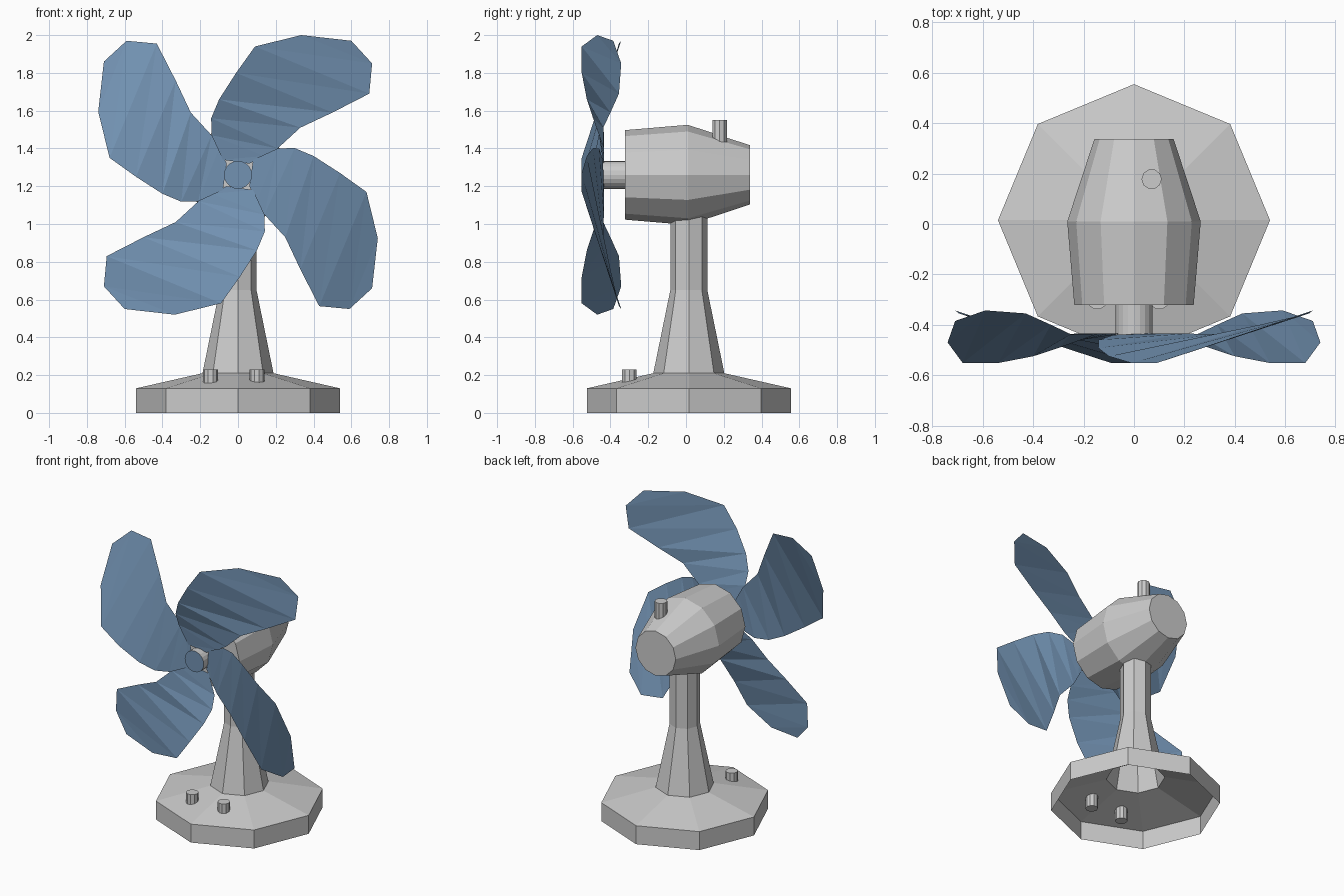
import bpy, bmesh
from math import sin, cos, tau

if "Cube" in bpy.data.objects:
    bpy.data.objects.remove(bpy.data.objects["Cube"])

HUB_Z = 1.26


def material(name, color):
    m = bpy.data.materials.new(name)
    m.diffuse_color = color
    m.use_nodes = True
    m.node_tree.nodes["Principled BSDF"].inputs["Base Color"].default_value = m.diffuse_color
    return m


blue = material("blade_blue", (0.17, 0.29, 0.45, 1))


def add_object(name, bm):
    me = bpy.data.meshes.new(name)
    bm.to_mesh(me)
    bm.free()
    ob = bpy.data.objects.new(name, me)
    bpy.context.collection.objects.link(ob)
    return ob


def lathe(name, profile, sides, place, cap_start=True, cap_end=True):
    """Sweep (radius, height) pairs; place(a, b, h) gives the final position."""
    bm = bmesh.new()
    rings = [[bm.verts.new(place(r * cos(tau * i / sides), r * sin(tau * i / sides), h))
              for i in range(sides)] for r, h in profile]
    for lo, hi in zip(rings, rings[1:]):
        for i in range(sides):
            j = (i + 1) % sides
            bm.faces.new((lo[i], lo[j], hi[j], hi[i]))
    if cap_start:
        bm.faces.new(rings[0][::-1])
    if cap_end:
        bm.faces.new(rings[-1])
    return add_object(name, bm)


def upright(x, y):
    return lambda a, b, h: (x + a, y + b, h)


def along_front(a, b, h):
    # h runs towards the front (-y)
    return (a, -h, HUB_Z + b)


# Hollow octagonal base flowing into the tapered pole
lathe("base_and_pole", [(0.54, 0), (0.54, 0.13), (0.188, 0.21), (0.098, 0.65), (0.098, 1.08)],
      8, upright(0, 0.015), cap_start=False)

# Motor housing and shaft
lathe("motor_housing", [(0.157, -0.338), (0.265, -0.01), (0.237, 0.322)], 12, along_front)
shaft = lathe("shaft", [(0.074, 0.31), (0.074, 0.487)], 20, along_front)
shaft.data.materials.append(material("shaft_grey", (0.8, 0.8, 0.8, 1)))
shaft.data.materials.append(blue)
shaft.data.polygons[-1].material_index = 1

# Base buttons and the swivel knob on the housing
for name, x, y, z0, z1 in (("left_button", -0.146, -0.3, 0.09, 0.23),
                           ("right_button", 0.1, -0.3, 0.09, 0.23),
                           ("swivel_knob", 0.07, 0.178, 1.41, 1.55)):
    lathe(name, [(0.04, z0), (0.04, z1)], 10, upright(x, y))

# Twisted blades: leading and trailing edges as (across, up, y) from the hub
LEAD = [(-0.08, 0.08, -0.44), (-0.14, 0.21, -0.46), (-0.142, 0.30, -0.492), (-0.1, 0.4, -0.525),
        (-0.01, 0.54, -0.552), (0.09, 0.68, -0.552), (0.335, 0.74, -0.47), (0.6, 0.71, -0.385)]
TRAIL = [(0.06, 0.06, -0.435), (0.14, 0.10, -0.435), (0.21, 0.14, -0.435), (0.33, 0.25, -0.438),
         (0.5, 0.33, -0.40), (0.695, 0.43, -0.355), (0.71, 0.59, -0.343)]

for k in range(4):
    bm = bmesh.new()

    def vert(p):
        u, v, y = p
        for _ in range(k):
            u, v = v, -u
        return bm.verts.new((u, y, HUB_Z + v))

    lead = [vert(p) for p in LEAD]
    trail = [vert(p) for p in TRAIL]
    for i in range(len(trail) - 1):
        bm.faces.new((lead[i], trail[i], trail[i + 1]))
        bm.faces.new((lead[i], trail[i + 1], lead[i + 1]))
    bm.faces.new((lead[-2], trail[-1], lead[-1]))
    blade = add_object(f"blade_{k + 1}", bm)
    blade.data.materials.append(blue)
